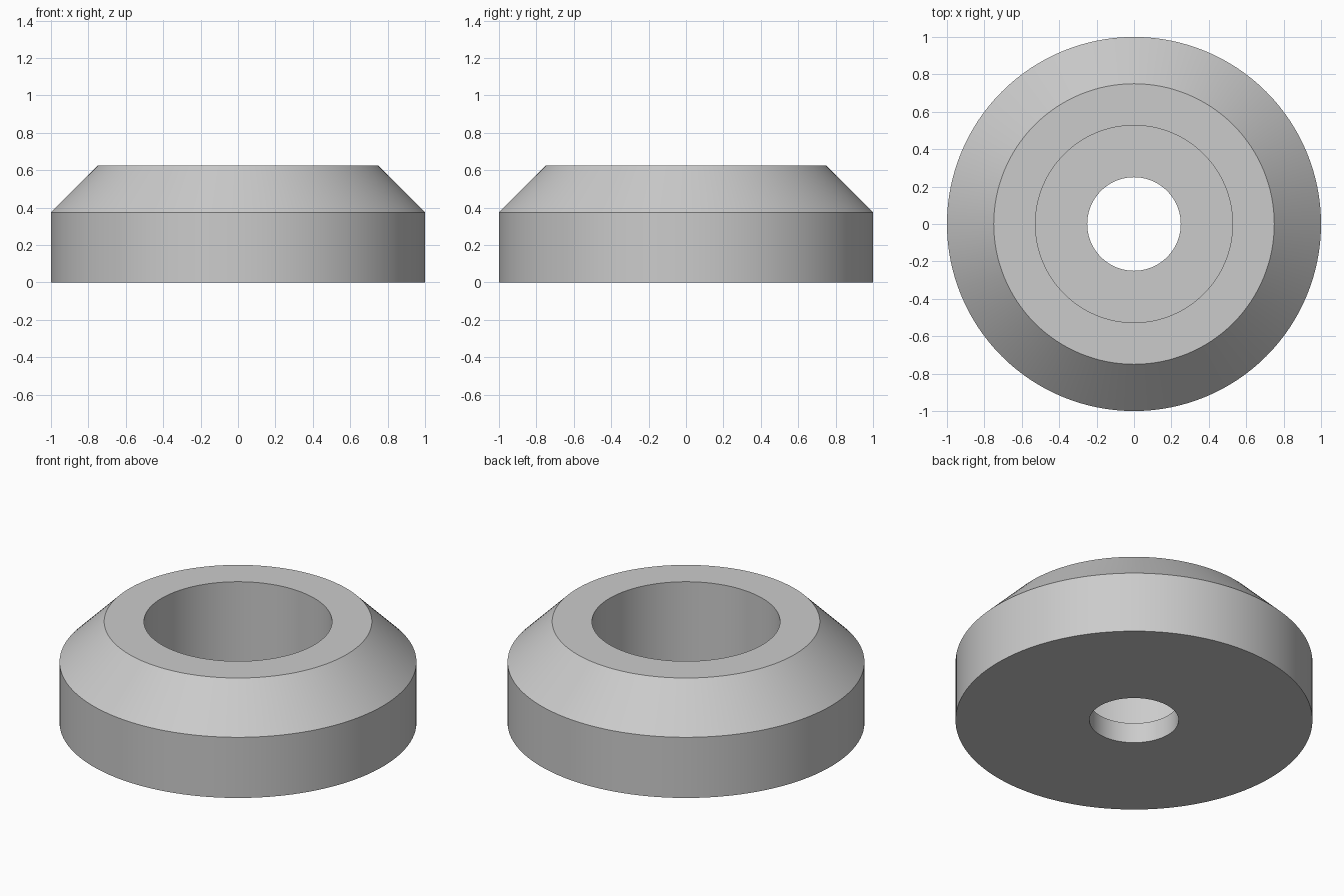
import bpy
import bmesh
import math

cube = bpy.data.objects.get("Cube")
if cube:
    bpy.data.objects.remove(cube, do_unlink=True)

SEGMENTS = 128

# Plain grey material
grey = bpy.data.materials.new("light_grey")
grey.use_nodes = True
colour = (0.6, 0.6, 0.6, 1)
grey.diffuse_color = colour
grey.node_tree.nodes["Principled BSDF"].inputs["Base Color"].default_value = colour

# Closed cross-section (radius, height): outer wall, chamfer, counterbore, through hole
profile = [(0.25, 0), (1, 0), (1, 0.375), (0.75, 0.625),
           (0.527, 0.625), (0.527, 0.125), (0.25, 0.125)]

# Revolve the cross-section into a ring
bm = bmesh.new()
verts = [bm.verts.new((r, 0, z)) for r, z in profile]
edges = [bm.edges.new((v, verts[i - 1])) for i, v in enumerate(verts)]
bmesh.ops.spin(bm, geom=verts + edges, cent=(0, 0, 0), axis=(0, 0, 1),
               angle=math.tau, steps=SEGMENTS, use_merge=True)
bmesh.ops.remove_doubles(bm, verts=bm.verts, dist=0.0001)
bmesh.ops.recalc_face_normals(bm, faces=bm.faces)
mesh = bpy.data.meshes.new("chamfered_ring")
bm.to_mesh(mesh)
bm.free()
mesh.materials.append(grey)

ring = bpy.data.objects.new("chamfered_ring", mesh)
bpy.context.collection.objects.link(ring)

# Smooth walls with sharp rims
bpy.ops.object.select_all(action="DESELECT")
ring.select_set(True)
bpy.context.view_layer.objects.active = ring
bpy.ops.object.shade_smooth_by_angle(angle=math.radians(30))
